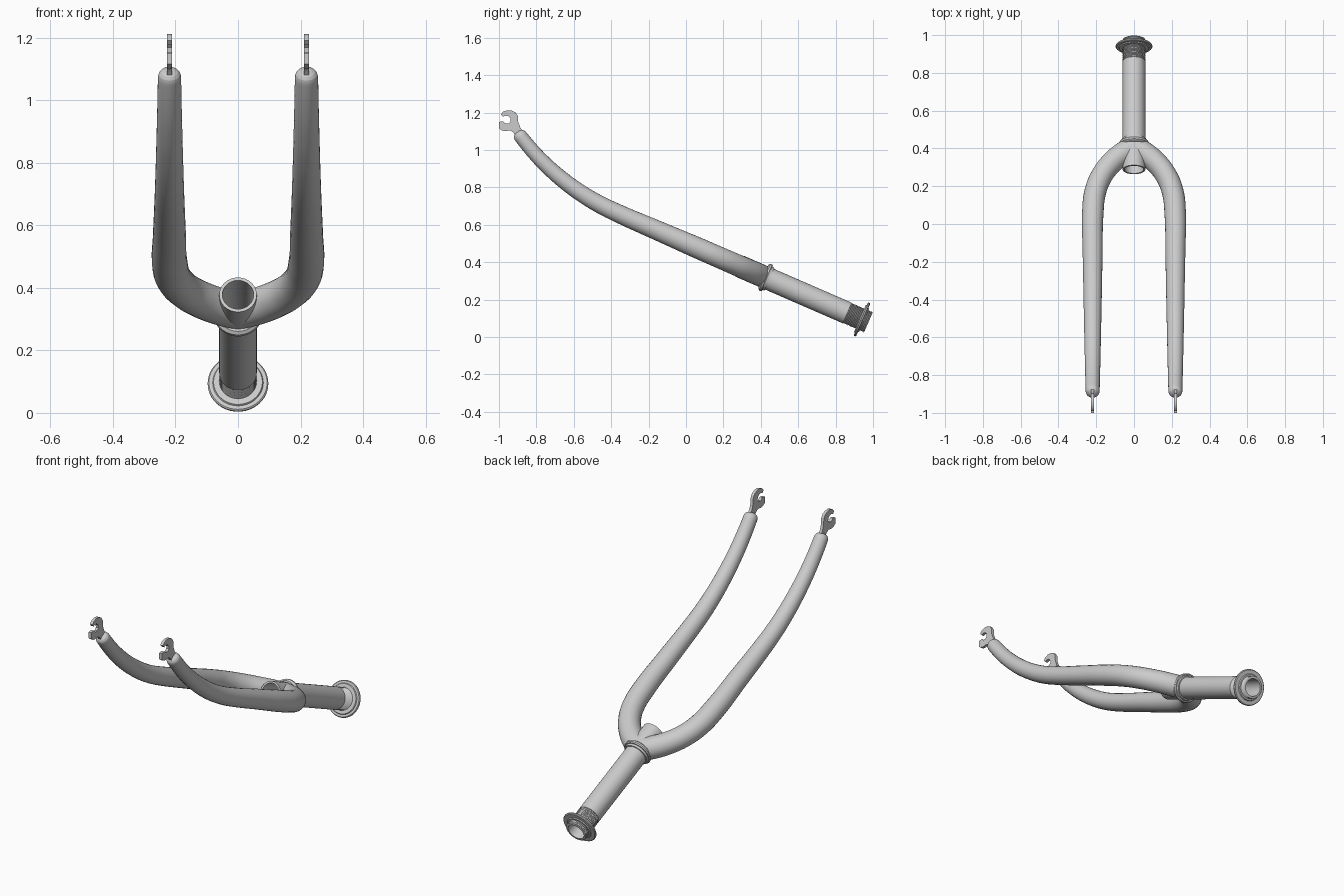
import bpy, bmesh
from math import radians, sin, cos, tan
from mathutils import Matrix, Vector

if "Cube" in bpy.data.objects:
    bpy.data.objects.remove(bpy.data.objects["Cube"])

metal = bpy.data.materials.new("grey_metal")
metal.use_nodes = True
GREY = (0.6, 0.6, 0.6, 1)
metal.diffuse_color = GREY
metal.node_tree.nodes["Principled BSDF"].inputs["Base Color"].default_value = GREY

TILT = radians(23.5)
CROWN = Vector((0, 0.43, 0.316))
# Frame whose z axis runs down the steerer from the crown
AXIS = Matrix.Translation(CROWN) @ Matrix.Rotation(-radians(90) - TILT, 4, 'X')


def finish(obj, angle=35):
    obj.data.materials.clear()
    obj.data.materials.append(metal)
    bpy.ops.object.select_all(action='DESELECT')
    obj.select_set(True)
    bpy.context.view_layer.objects.active = obj
    bpy.ops.object.shade_smooth_by_angle(angle=radians(angle))
    return obj


def mesh_object(name, bm):
    bmesh.ops.recalc_face_normals(bm, faces=bm.faces)
    mesh = bpy.data.meshes.new(name)
    bm.to_mesh(mesh)
    bm.free()
    obj = bpy.data.objects.new(name, mesh)
    bpy.context.collection.objects.link(obj)
    return obj


def lathe(name, profile, sides=48):
    """Spin a closed (radius, distance) profile about the steerer axis."""
    bm = bmesh.new()
    rings = []
    for r, t in profile:
        rings.append([bm.verts.new(AXIS @ Vector((r * cos(a), r * sin(a), t)))
                      for a in (radians(360 * i / sides) for i in range(sides))])
    for a, b in zip(rings, rings[1:] + rings[:1]):
        for i in range(sides):
            j = (i + 1) % sides
            bm.faces.new((a[i], a[j], b[j], b[i]))
    return finish(mesh_object(name, bm))


# Hollow steerer tube with a threaded end
THREAD_START, END, TURNS = 0.471, 0.595, 16
pitch = (END - THREAD_START) / TURNS
profile = [(0.05, -0.155), (0.06, -0.155), (0.06, THREAD_START)]
for i in range(TURNS):
    t = THREAD_START + i * pitch
    profile += [(0.056, t + pitch * 0.25), (0.06, t + pitch * 0.75)]
profile += [(0.054, END), (0.047, END), (0.047, 0.5), (0.05, 0.49)]
lathe("steerer_tube", profile)

# Lock washer flange near the threaded end
lathe("end_flange", [(0.055, 0.545), (0.078, 0.545), (0.081, 0.55), (0.093, 0.55),
                     (0.097, 0.554), (0.097, 0.56), (0.093, 0.564),
                     (0.072, 0.564), (0.068, 0.569), (0.055, 0.569)])

# Bearing seat ring on the crown
lathe("crown_ring", [(0.055, -0.018), (0.068, -0.018), (0.077, -0.01), (0.078, 0.0),
                     (0.074, 0.006), (0.068, 0.006), (0.066, 0.018), (0.055, 0.018)])

# Bore used to open the inside of the crown
bm = bmesh.new()
bmesh.ops.create_cone(bm, cap_ends=True, segments=48, radius1=0.0515, radius2=0.0515,
                      depth=0.6, matrix=AXIS)
bore = mesh_object("bore_cutter", bm)
bore.hide_render = True


def leg_path():
    """Points (x, y, z, radius) from the crown to the rounded tip."""
    pts = []
    for x, y, r in ((0, 0.408, 0.06), (0.06, 0.373, 0.06), (0.12, 0.322, 0.059),
                    (0.17, 0.257, 0.058), (0.205, 0.17, 0.0575), (0.218, 0.06, 0.057),
                    (0.219, -0.15, 0.053), (0.219, -0.36, 0.049)):
        pts.append((x, y, CROWN.z - (y - CROWN.y) * tan(TILT), r))
    # Circular sweep of the tip
    y0, z0 = pts[-1][1:3]
    R, turn, steps = 1.31, radians(29.6), 6
    for i in range(1, steps + 1):
        a = TILT + turn * i / steps
        pts.append((0.219, y0 - R * (sin(a) - sin(TILT)),
                    z0 + R * (cos(TILT) - cos(a)), 0.049 - 0.012 * i / steps))
    # Domed end
    x, y, z, r = pts[-1]
    a = TILT + turn
    for d, k in ((0.011, 0.93), (0.02, 0.75), (0.026, 0.45)):
        pts.append((x, y - d * cos(a), z + d * sin(a), r * k))
    return pts


def fork_leg(name, side):
    curve = bpy.data.curves.new(name, 'CURVE')
    curve.dimensions = '3D'
    curve.bevel_depth = 1
    curve.bevel_resolution = 10
    curve.resolution_u = 6
    curve.use_fill_caps = True
    path = leg_path()
    spline = curve.splines.new('BEZIER')
    spline.bezier_points.add(len(path) - 1)
    for p, (x, y, z, r) in zip(spline.bezier_points, path):
        p.co = (side * x, y, z)
        p.radius = r
        p.handle_left_type = p.handle_right_type = 'AUTO'
    temp = bpy.data.objects.new(name + "_path", curve)
    bpy.context.collection.objects.link(temp)
    bpy.context.view_layer.update()
    bm = bmesh.new()
    bm.from_mesh(temp.to_mesh())
    bpy.data.objects.remove(temp)
    bmesh.ops.remove_doubles(bm, verts=bm.verts, dist=0.0001)
    leg = finish(mesh_object(name, bm))
    cut = leg.modifiers.new("bore", 'BOOLEAN')
    cut.operation = 'DIFFERENCE'
    cut.object = bore
    cut.solver = 'EXACT'
    bpy.ops.object.modifier_apply(modifier="bore")
    return finish(leg)


# Flat open-ended dropout outline in (y, z)
CLAW = [(-0.860, 1.085), (-0.885, 1.118), (-0.897, 1.15), (-0.898, 1.18), (-0.910, 1.2),
        (-0.930, 1.21), (-0.957, 1.212), (-0.978, 1.204), (-0.990, 1.19),
        (-0.979, 1.177), (-0.965, 1.183), (-0.950, 1.181), (-0.938, 1.168),
        (-0.937, 1.152), (-0.947, 1.141), (-0.963, 1.14), (-0.978, 1.153),
        (-1.0, 1.15), (-1.0, 1.115), (-0.985, 1.104), (-0.965, 1.101),
        (-0.940, 1.104), (-0.922, 1.092), (-0.905, 1.06)]


def dropout(name, side):
    bm = bmesh.new()
    half = 0.008
    face = bm.faces.new([bm.verts.new((side * 0.219 - half, y, z)) for y, z in CLAW])
    extruded = bmesh.ops.extrude_face_region(bm, geom=[face], use_keep_orig=True)
    verts = [g for g in extruded["geom"] if isinstance(g, bmesh.types.BMVert)]
    bmesh.ops.translate(bm, verts=verts, vec=(2 * half, 0, 0))
    finish(mesh_object(name, bm))


for label, side in (("left", 1), ("right", -1)):
    fork_leg(label + "_fork_leg", side)
    dropout(label + "_dropout", side)

bpy.data.objects.remove(bore)
